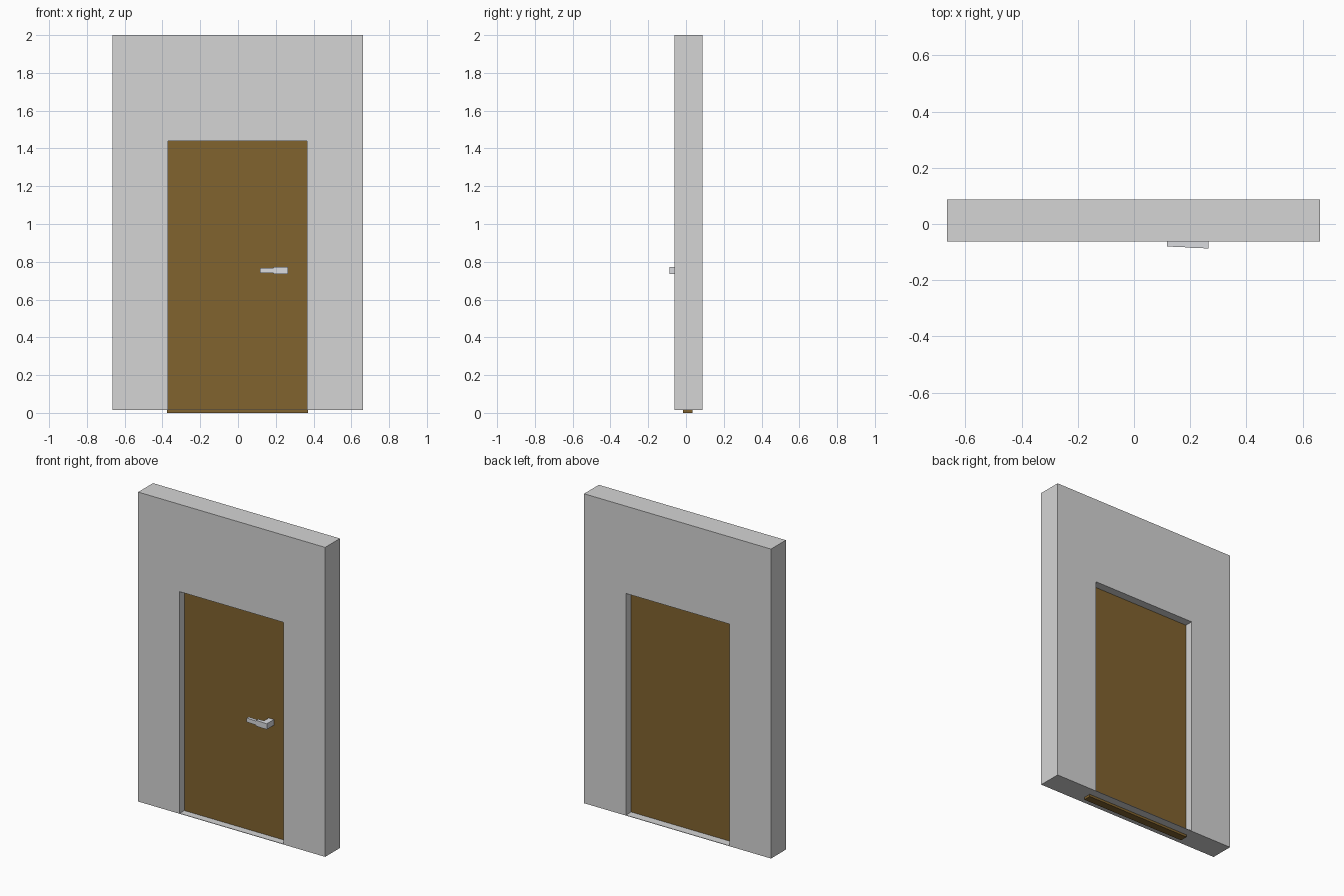
import bpy, bmesh

if "Cube" in bpy.data.objects:
    bpy.data.objects.remove(bpy.data.objects["Cube"])


def material(name, rgb):
    m = bpy.data.materials.new(name)
    m.diffuse_color = (*rgb, 1.0)
    m.use_nodes = True
    m.node_tree.nodes["Principled BSDF"].inputs["Base Color"].default_value = m.diffuse_color
    return m


plaster = material("grey plaster", (0.66, 0.66, 0.66))
wood = material("brown wood", (0.22, 0.125, 0.028))
metal = material("light metal", (0.70, 0.71, 0.74))


def prism(name, profile, axis, a, b, mat):
    """Extrude a 2D profile: axis 'y' takes (x, z) points, axis 'z' takes (x, y) points."""
    bm = bmesh.new()
    place = (lambda p, d: (p[0], d, p[1])) if axis == 'y' else (lambda p, d: (p[0], p[1], d))
    face = bm.faces.new([bm.verts.new(place(p, a)) for p in profile])
    out = bmesh.ops.extrude_face_region(bm, geom=[face])
    shift = (0, b - a, 0) if axis == 'y' else (0, 0, b - a)
    moved = [g for g in out["geom"] if isinstance(g, bmesh.types.BMVert)]
    bmesh.ops.translate(bm, verts=moved, vec=shift)
    bmesh.ops.recalc_face_normals(bm, faces=bm.faces)
    me = bpy.data.meshes.new(name)
    bm.to_mesh(me)
    bm.free()
    me.materials.append(mat)
    ob = bpy.data.objects.new(name, me)
    bpy.context.collection.objects.link(ob)
    return ob


def box(name, x0, x1, y0, y1, z0, z1, mat):
    return prism(name, [(x0, y0), (x1, y0), (x1, y1), (x0, y1)], 'z', z0, z1, mat)


# Wall with a doorway open at the bottom
L, R, BOTTOM, HEAD = -0.37, 0.365, 0.015, 1.44
prism("wall", [(-0.665, BOTTOM), (L, BOTTOM), (L, HEAD), (R, HEAD),
               (R, BOTTOM), (0.662, BOTTOM), (0.662, 2.0), (-0.665, 2.0)],
      'y', -0.062, 0.088, plaster)

# Door leaf, reaching slightly below the wall
box("door_leaf", -0.375, 0.37, -0.015, 0.035, 0.0, HEAD + 0.005, wood)

# Thin sills on both sides of the leaf
box("front_sill", L, R, -0.062, -0.015, BOTTOM, BOTTOM + 0.003, plaster)
box("back_sill", L, R, 0.035, 0.088, BOTTOM, BOTTOM + 0.003, plaster)

# Handle: L-shaped grip with a stem to the door, and a slimmer lever
prism("handle_grip", [(0.265, -0.015), (0.265, -0.087), (0.188, -0.084),
                      (0.188, -0.062), (0.228, -0.062), (0.228, -0.015)],
      'z', 0.735, 0.772, metal)
prism("handle_lever", [(0.188, -0.083), (0.117, -0.080), (0.117, -0.060), (0.188, -0.063)],
      'z', 0.741, 0.767, metal)
